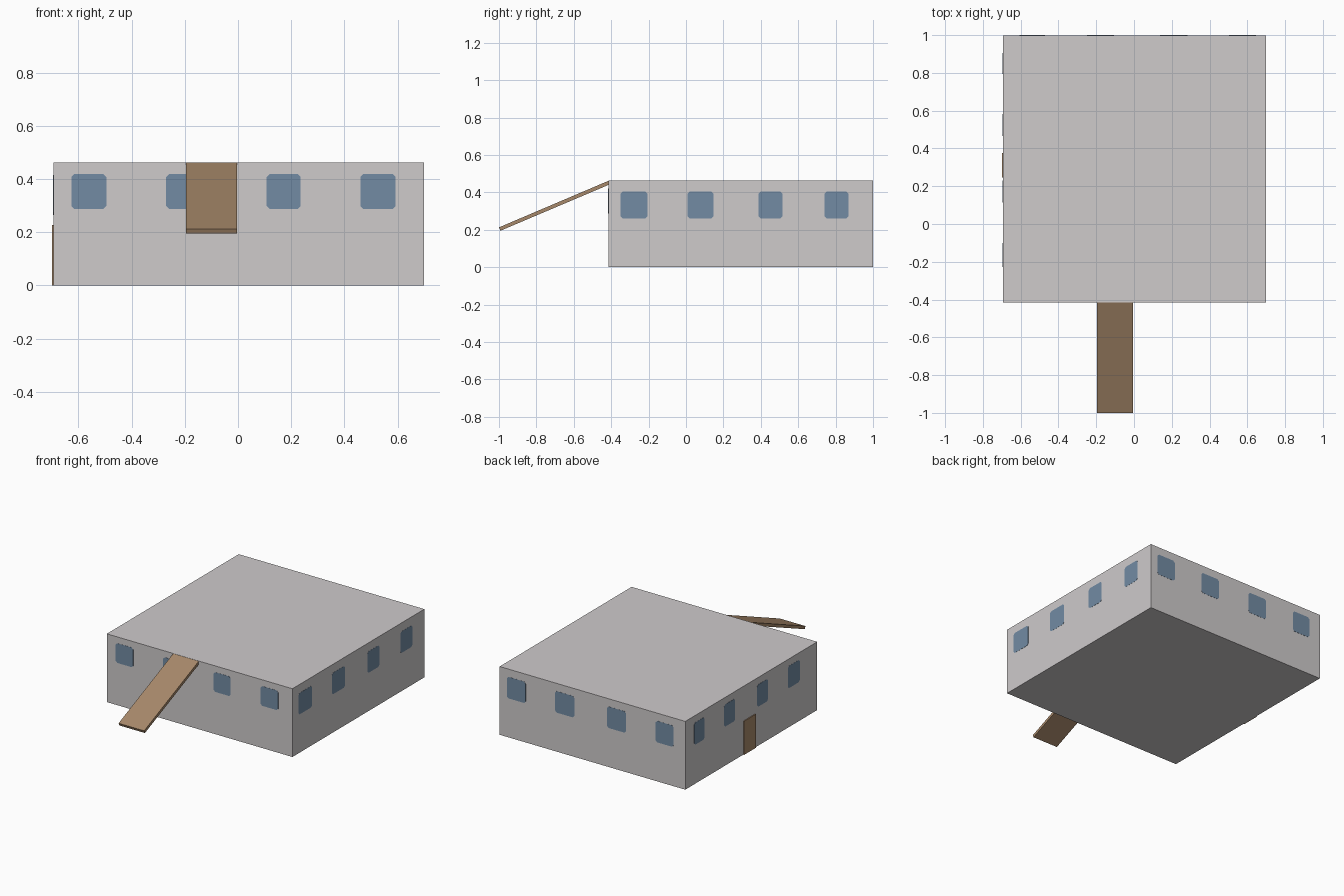
import bpy, bmesh
from mathutils import Matrix, Vector

if "Cube" in bpy.data.objects:
    bpy.data.objects.remove(bpy.data.objects["Cube"])


def material(name, rgb):
    m = bpy.data.materials.new(name)
    m.diffuse_color = (*rgb, 1.0)
    m.use_nodes = True
    m.node_tree.nodes["Principled BSDF"].inputs["Base Color"].default_value = m.diffuse_color
    return m


GREY = material("wall grey", (0.62, 0.595, 0.60))
BLUE = material("window blue", (0.17, 0.26, 0.37))
BROWN = material("wood brown", (0.39, 0.25, 0.145))


def finish(bm, name, mat):
    bmesh.ops.recalc_face_normals(bm, faces=bm.faces)
    me = bpy.data.meshes.new(name)
    bm.to_mesh(me)
    bm.free()
    me.materials.append(mat)
    ob = bpy.data.objects.new(name, me)
    bpy.context.collection.objects.link(ob)
    return ob


def box(name, lo, hi, mat):
    lo, hi = Vector(lo), Vector(hi)
    bm = bmesh.new()
    bmesh.ops.create_cube(bm, size=1.0)
    bmesh.ops.transform(bm, verts=bm.verts,
                        matrix=Matrix.Translation((lo + hi) / 2) @ Matrix.Diagonal((*(hi - lo), 1)))
    return finish(bm, name, mat)


def prism(name, points, offset, mat):
    """Extrude a closed outline by an offset vector."""
    bm = bmesh.new()
    face = bm.faces.new([bm.verts.new(p) for p in points])
    ext = bmesh.ops.extrude_face_region(bm, geom=[face], use_keep_orig=True)
    verts = [g for g in ext["geom"] if isinstance(g, bmesh.types.BMVert)]
    bmesh.ops.translate(bm, verts=verts, vec=offset)
    return finish(bm, name, mat)


def outline(a0, a1, z0, z1, c=0.012):
    """Rectangle with small clipped corners."""
    return [(a0 + c, z0), (a1 - c, z0), (a1, z0 + c), (a1, z1 - c),
            (a1 - c, z1), (a0 + c, z1), (a0, z1 - c), (a0, z0 + c)]


# Building block
X0, X1, Y0, Y1, TOP = -0.694, 0.699, -0.415, 0.999, 0.463
box("building", (X0, Y0, 0), (X1, Y1, TOP), GREY)

# Windows: axis across the wall (0 = x, 1 = y), wall position, outward sign,
# height range and the start and end of each window
walls = {
    "front": (0, Y0, -1, (0.287, 0.42),
              [(-0.627, -0.495), (-0.27, -0.137), (0.108, 0.236), (0.46, 0.593)]),
    "back": (0, Y1, 1, (0.265, 0.41),
             [(-0.607, -0.472), (-0.25, -0.107), (0.138, 0.283), (0.503, 0.645)]),
    "right": (1, X1, 1, (0.26, 0.405),
              [(-0.35, -0.206), (0.008, 0.147), (0.388, 0.516), (0.741, 0.869)]),
    "left": (1, X0, -1, (0.265, 0.415),
             [(-0.228, -0.10), (0.113, 0.229), (0.465, 0.583), (0.795, 0.904)]),
}
for side, (axis, pos, sign, (z0, z1), spans) in walls.items():
    inner = pos - sign * 0.002
    for i, (a0, a1) in enumerate(spans):
        pts = [(a, inner, z) if axis == 0 else (inner, a, z)
               for a, z in outline(a0, a1, z0, z1)]
        off = (0, sign * 0.003, 0) if axis == 0 else (sign * 0.003, 0, 0)
        prism(f"{side}_window_{i + 1}", pts, off, BLUE)

# Door on the left wall
box("door", (-0.70, 0.247, 0), (X0 + 0.002, 0.377, 0.228), BROWN)

# Sloping plank from the front roof edge
plank = [(-0.412, 0.463), (-1.0, 0.213), (-0.992, 0.195), (-0.412, 0.441)]
prism("plank", [(-0.196, y, z) for y, z in plank], (0.192, 0, 0), BROWN)
